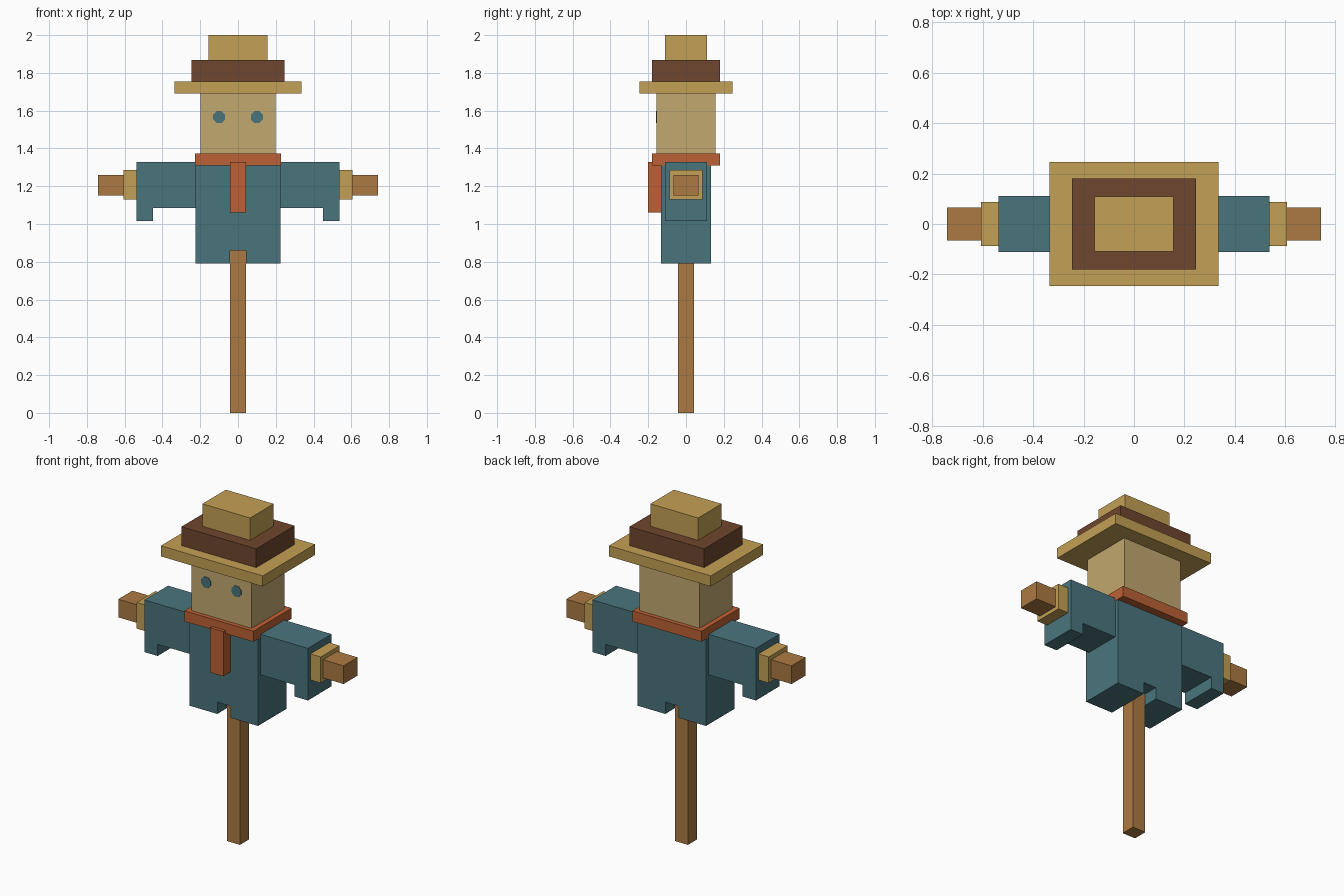
import bpy, bmesh, math

if "Cube" in bpy.data.objects:
    bpy.data.objects.remove(bpy.data.objects["Cube"])


def material(name, hex_code):
    def lin(i):
        c = int(hex_code[i:i + 2], 16) / 255
        return c / 12.92 if c <= 0.04045 else ((c + 0.055) / 1.055) ** 2.4
    m = bpy.data.materials.new(name)
    m.diffuse_color = (lin(0), lin(2), lin(4), 1)
    m.use_nodes = True
    m.node_tree.nodes["Principled BSDF"].inputs["Base Color"].default_value = m.diffuse_color
    return m


STRAW = material("straw", "C4A055")
SACK = material("sackcloth", "C2A86F")
TEAL = material("teal cloth", "4A757D")
RED = material("rust cloth", "BC6135")
BROWN = material("dark brown band", "6E472E")
WOOD = material("wood", "AC7A42")


def prism(name, profile, y0, y1, mat):
    """Extrude an (x, z) outline from y0 to y1."""
    bm = bmesh.new()
    face = bm.faces.new([bm.verts.new((x, y0, z)) for x, z in profile])
    out = bmesh.ops.extrude_face_region(bm, geom=[face])
    verts = [g for g in out["geom"] if isinstance(g, bmesh.types.BMVert)]
    bmesh.ops.translate(bm, verts=verts, vec=(0, y1 - y0, 0))
    bmesh.ops.recalc_face_normals(bm, faces=bm.faces)
    me = bpy.data.meshes.new(name)
    bm.to_mesh(me)
    bm.free()
    me.materials.append(mat)
    ob = bpy.data.objects.new(name, me)
    bpy.context.collection.objects.link(ob)
    return ob


def box(name, x0, x1, y0, y1, z0, z1, mat):
    return prism(name, [(x0, z0), (x1, z0), (x1, z1), (x0, z1)], y0, y1, mat)


def mirrored(ob):
    mod = ob.modifiers.new("mirror", 'MIRROR')
    mod.use_axis[0] = True
    return ob


# Post and shirt with a notch for the post
box("post", -0.043, 0.043, -0.043, 0.043, 0, 0.9, WOOD)
prism("shirt_body", [(-0.225, 0.79), (-0.043, 0.79), (-0.043, 0.86), (0.043, 0.86),
                     (0.043, 0.79), (0.225, 0.79), (0.225, 1.315), (-0.225, 1.315)],
      -0.133, 0.133, TEAL)

# Arms: sleeve with hanging cuff, straw tuft, stick end
mirrored(prism("sleeve", [(0.215, 1.086), (0.451, 1.086), (0.451, 1.017), (0.538, 1.017),
                          (0.538, 1.327), (0.215, 1.327)], -0.111, 0.111, TEAL))
mirrored(box("straw_cuff", 0.53, 0.606, -0.088, 0.088, 1.13, 1.285, STRAW))
mirrored(box("stick_end", 0.59, 0.741, -0.066, 0.066, 1.152, 1.26, WOOD))

# Scarf
box("scarf", -0.227, 0.227, -0.18, 0.18, 1.309, 1.372, RED)
box("scarf_tail", -0.043, 0.043, -0.2, -0.13, 1.062, 1.328, RED)

# Head and eyes
box("head", -0.198, 0.198, -0.155, 0.155, 1.365, 1.7, SACK)
r = 0.034
octagon = [(0.1 + r * math.cos(math.radians(22.5 + 45 * i)),
            1.566 + r * math.sin(math.radians(22.5 + 45 * i))) for i in range(8)]
mirrored(prism("eye", octagon, -0.159, -0.153, TEAL))

# Hat
box("hat_brim", -0.335, 0.335, -0.246, 0.246, 1.692, 1.755, STRAW)
box("hat_band", -0.246, 0.246, -0.18, 0.18, 1.75, 1.867, BROWN)
box("hat_crown", -0.157, 0.157, -0.11, 0.11, 1.86, 2.0, STRAW)
